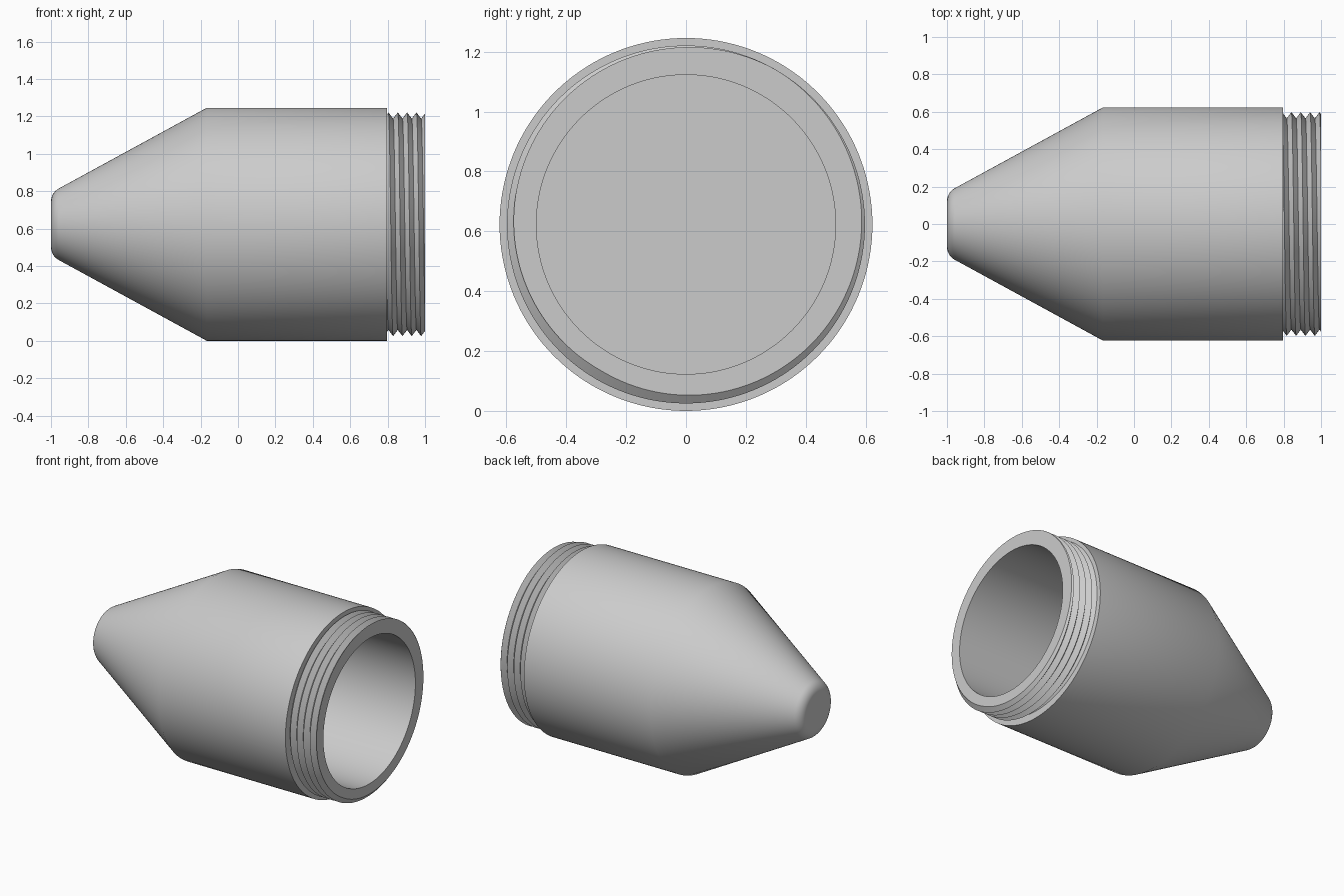
import bpy, bmesh, math

if "Cube" in bpy.data.objects:
    bpy.data.objects.remove(bpy.data.objects["Cube"])

SEGMENTS = 144
RADIUS = 0.623              # body radius, also the axis height
SHOULDER, END = 0.797, 1.0  # threaded neck range along x
PITCH = 0.05
ROOT, CREST = 0.565, 0.598
BORE, FLOOR = 0.5, -0.17
PHASE = math.radians(60)    # angle where the thread crest meets the end face


def thread_radius(x, t):
    """V-shaped right-hand thread."""
    u = ((x - END) / PITCH - (t - PHASE) / math.tau) % 1.0
    return ROOT + (CREST - ROOT) * abs(2 * u - 1)


def nose_profile():
    """Flat tip, rounded edge, cone and cylinder."""
    fillet, centre = 0.08, 0.121
    points = [(-1, 0)]
    for i in range(9):
        a = math.radians(180 - 61.3 * i / 8)
        points.append((-1 + fillet + fillet * math.cos(a),
                       centre + fillet * math.sin(a)))
    return points + [(-0.167, RADIUS), (SHOULDER, RADIUS)]


def column(t):
    """Complete section of the shell at angle t."""
    points = nose_profile()
    # thread rows follow the helix and are trimmed at both neck ends
    for k in range(-13, 4):
        x = END + PITCH * (k / 2 + (t - PHASE) / math.tau)
        x = min(max(x, SHOULDER), END)
        points.append((x, thread_radius(x, t)))
    # end rim, bore and bore floor
    return points + [(END, BORE), (FLOOR, BORE), (FLOOR, 0)]


bm = bmesh.new()
columns = []
for j in range(SEGMENTS + 1):
    t = math.tau * j / SEGMENTS
    columns.append([bm.verts.new((x, r * math.cos(t), RADIUS + r * math.sin(t)))
                    for x, r in column(t)])
for a, b in zip(columns, columns[1:]):
    for i in range(len(a) - 1):
        bm.faces.new((a[i], a[i + 1], b[i + 1], b[i]))
bmesh.ops.remove_doubles(bm, verts=bm.verts, dist=1e-5)
bmesh.ops.recalc_face_normals(bm, faces=bm.faces)

mesh = bpy.data.meshes.new("threaded_nose_shell")
bm.to_mesh(mesh)
bm.free()
shell = bpy.data.objects.new("threaded_nose_shell", mesh)
bpy.context.collection.objects.link(shell)

grey = bpy.data.materials.new("light_grey")
grey.diffuse_color = (0.6, 0.6, 0.6, 1)
grey.use_nodes = True
grey.node_tree.nodes["Principled BSDF"].inputs["Base Color"].default_value = grey.diffuse_color
mesh.materials.append(grey)

bpy.context.view_layer.objects.active = shell
shell.select_set(True)
bpy.ops.object.shade_smooth_by_angle(angle=math.radians(30))
